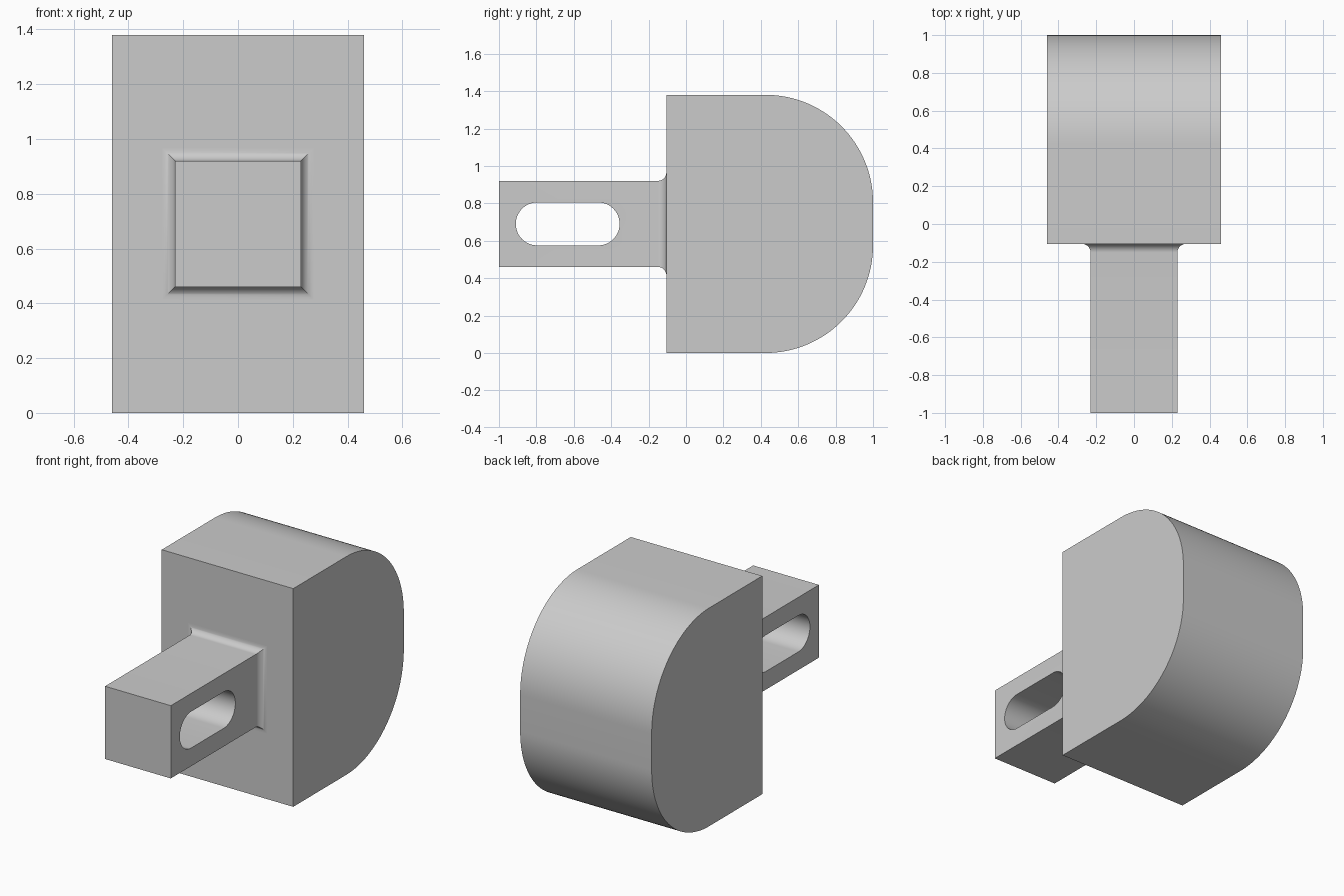
import bpy, bmesh
from math import sin, cos, pi, radians

cube = bpy.data.objects.get("Cube")
if cube:
    bpy.data.objects.remove(cube, do_unlink=True)

MID = 0.69          # height of the centre line
FRONT = -0.105      # front face of the body

grey = bpy.data.materials.new("plain_grey")
grey.use_nodes = True
colour = (0.6, 0.6, 0.6, 1)
grey.diffuse_color = colour
grey.node_tree.nodes["Principled BSDF"].inputs["Base Color"].default_value = colour


def loft(name, rings):
    """Skin a list of closed rings and cap both ends."""
    bm = bmesh.new()
    rows = [[bm.verts.new(p) for p in ring] for ring in rings]
    for a, b in zip(rows, rows[1:]):
        for i in range(len(a)):
            j = (i + 1) % len(a)
            bm.faces.new((a[i], a[j], b[j], b[i]))
    bm.faces.new(rows[0])
    bm.faces.new(rows[-1])
    bmesh.ops.recalc_face_normals(bm, faces=bm.faces)
    mesh = bpy.data.meshes.new(name)
    bm.to_mesh(mesh)
    bm.free()
    mesh.materials.append(grey)
    obj = bpy.data.objects.new(name, mesh)
    bpy.context.collection.objects.link(obj)
    return obj


def extrude_x(name, profile, half):
    return loft(name, [[(x, y, z) for y, z in profile] for x in (-half, half)])


def arc(cy, cz, r, start, end, steps):
    angles = [radians(start + (end - start) * i / steps) for i in range(steps + 1)]
    return [(cy + r * cos(a), cz + r * sin(a)) for a in angles]


# Body: block with two large rounded rear edges
R = 0.575
profile = [(FRONT, 2 * MID), (FRONT, 0)]
profile += arc(1 - R, R, R, -90, 0, 32)
profile += arc(1 - R, 2 * MID - R, R, 0, 90, 32)
body = extrude_x("body", profile, 0.46)

# Arm: square bar flaring into the body with a mitred concave fillet
HALF, FILLET = 0.23, 0.046


def square(y, h):
    return [(-h, y, MID - h), (h, y, MID - h), (h, y, MID + h), (-h, y, MID + h)]


rings = [square(-1, HALF)]
for i in range(13):
    a = i / 12 * pi / 2
    rings.append(square(FRONT - FILLET * (1 - sin(a)), HALF + FILLET * (1 - cos(a))))
rings.append(square(FRONT + 0.02, HALF + FILLET))
arm = loft("arm", rings)

# Slot cut sideways through the arm
slot = arc(-0.47, MID, 0.115, -90, 90, 24) + arc(-0.795, MID, 0.115, 90, 270, 24)
cutter = extrude_x("slot_cutter", slot, 0.4)
cutter.hide_render = True
cut = arm.modifiers.new("slot", "BOOLEAN")
cut.operation = "DIFFERENCE"
cut.solver = "EXACT"
cut.object = cutter

# Bake the cut, then smooth the curved surfaces only
bpy.ops.object.select_all(action="DESELECT")
arm.select_set(True)
bpy.context.view_layer.objects.active = arm
bpy.ops.object.modifier_apply(modifier=cut.name)
bpy.data.objects.remove(cutter, do_unlink=True)
body.select_set(True)
bpy.ops.object.shade_smooth_by_angle(angle=radians(30))
